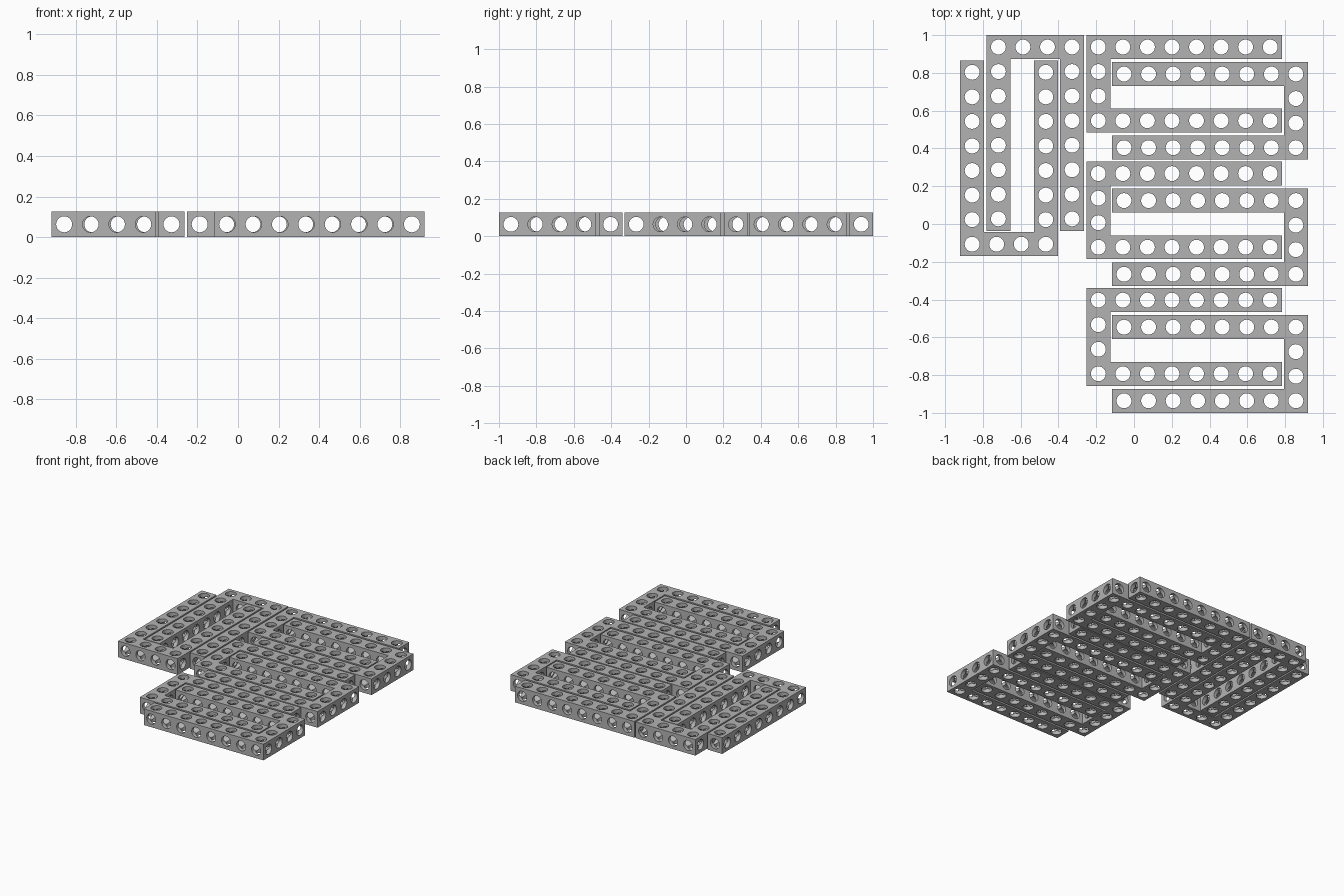
import bpy, bmesh, math
from mathutils import Vector

if "Cube" in bpy.data.objects:
    bpy.data.objects.remove(bpy.data.objects["Cube"])

PITCH = 0.13      # hole spacing
HALF = 0.0634     # half the beam thickness
R = 0.0395        # hole radius
N = 24            # sides per hole (multiple of 8)

grey = bpy.data.materials.new("beam grey")
grey.diffuse_color = (0.45, 0.45, 0.45, 1)
grey.use_nodes = True
grey.node_tree.nodes["Principled BSDF"].inputs["Base Color"].default_value = grey.diffuse_color

STEPS = [(1, 0), (-1, 0), (0, 1), (0, -1)]


def u_cells(cols, rows, opening):
    """Grid cells of a U frame whose open side faces the given direction."""
    cells = set()
    for i in range(cols):
        for j in range(rows):
            side = {"right": i == 0, "left": i == cols - 1,
                    "up": j == 0, "down": j == rows - 1}[opening]
            arm = j in (0, rows - 1) if opening in ("left", "right") else i in (0, cols - 1)
            if side or arm:
                cells.add((i, j))
    return cells


def is_corner(cell, cells):
    i, j = cell
    along_x = (i + 1, j) in cells or (i - 1, j) in cells
    along_y = (i, j + 1) in cells or (i, j - 1) in cells
    return along_x and along_y


def add_cell(bm, cell, cells):
    """One block with three crossing round holes; joined sides get no wall."""
    i, j = cell
    centre = Vector((i * PITCH, j * PITCH, 0))
    reach = {(a, s): HALF for a in range(3) for s in (1, -1)}
    joined = set()
    for dx, dy in STEPS:
        other = (i + dx, j + dy)
        if other in cells:
            key = (0, dx) if dx else (1, dy)
            joined.add(key)
            if is_corner(cell, cells):
                reach[key] = HALF
            elif is_corner(other, cells):
                reach[key] = PITCH - HALF
            else:
                reach[key] = PITCH / 2

    for (axis, sign), depth in reach.items():
        u, v = (axis + 1) % 3, (axis + 2) % 3
        inner, rim, border = [], [], []
        for k in range(N):
            t = 2 * math.pi * k / N
            c, s = math.cos(t), math.sin(t)
            m = max(abs(c), abs(s))

            def vert(d, a, b):
                p = Vector((0, 0, 0))
                p[axis], p[u], p[v] = sign * d, a, b
                return bm.verts.new(centre + p)

            inner.append(vert(R * m, R * c, R * s))
            rim.append(vert(depth, R * c, R * s))
            if (axis, sign) not in joined:
                border.append(vert(depth,
                                   c / m * reach[(u, 1 if c > 0 else -1)],
                                   s / m * reach[(v, 1 if s > 0 else -1)]))
        # hole wall, then the flat face around it
        for lo, hi in ((inner, rim), (rim, border)):
            if not hi:
                continue
            for k in range(N):
                n = (k + 1) % N
                quad = [lo[k], lo[n], hi[n], hi[k]]
                bm.faces.new(quad if sign > 0 else quad[::-1])


def u_frame(name, x, y, cols, rows, opening):
    """U frame whose lower left hole is centred at x, y."""
    cells = u_cells(cols, rows, opening)
    bm = bmesh.new()
    for cell in sorted(cells):
        add_cell(bm, cell, cells)
    bmesh.ops.remove_doubles(bm, verts=bm.verts, dist=0.0002)
    bmesh.ops.recalc_face_normals(bm, faces=bm.faces)
    mesh = bpy.data.meshes.new(name)
    bm.to_mesh(mesh)
    bm.free()
    mesh.materials.append(grey)
    obj = bpy.data.objects.new(name, mesh)
    obj.location = (x, y, HALF)
    bpy.context.collection.objects.link(obj)
    bpy.ops.object.select_all(action='DESELECT')
    obj.select_set(True)
    bpy.context.view_layer.objects.active = obj
    bpy.ops.object.shade_smooth_by_angle(angle=math.radians(30))


# three interlocked pairs of sideways frames
for n, label in enumerate(("back", "middle", "front")):
    drop = 0.67 * n
    u_frame(label + "_frame_open_right", -0.189, 0.547 - drop, 8, 4, "right")
    u_frame(label + "_frame_open_left", -0.053, 0.404 - drop, 8, 4, "left")

# one interlocked pair of upright frames on the left
u_frame("left_frame_open_down", -0.718, 0.027, 4, 8, "down")
u_frame("left_frame_open_up", -0.857, -0.107, 4, 8, "up")
